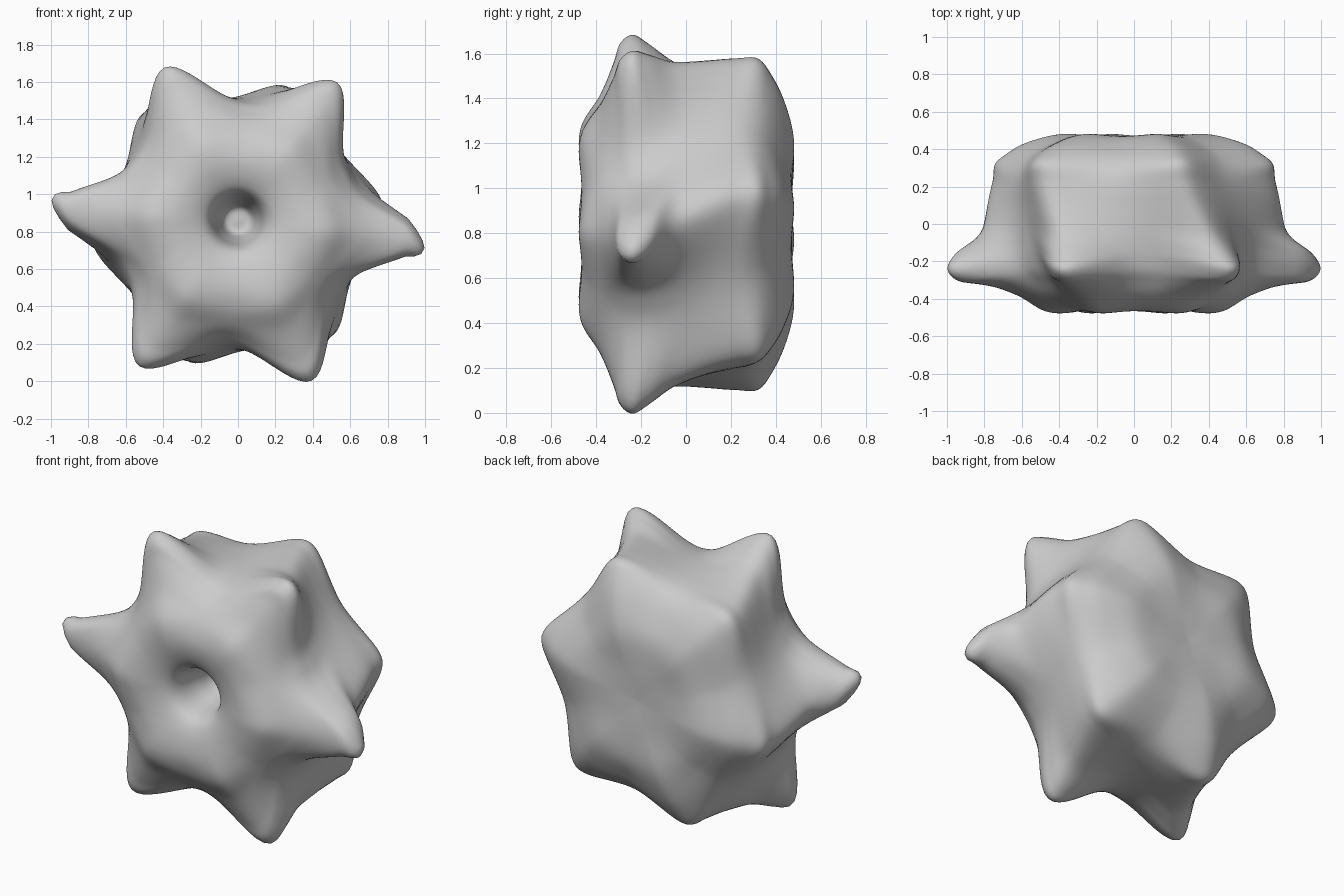
import bpy, math

if "Cube" in bpy.data.objects:
    bpy.data.objects.remove(bpy.data.objects["Cube"])

# Profile stations: ridge radius, ridge y, valley radius, valley y, ridge sharpness
STATIONS = [
    (0.00, -0.11, 0.00, -0.11, 2.0),   # bottom of the front pit
    (0.07, -0.12, 0.07, -0.12, 2.0),
    (0.11, -0.24, 0.11, -0.24, 2.0),
    (0.15, -0.38, 0.15, -0.38, 2.0),
    (0.22, -0.44, 0.22, -0.44, 2.0),
    (0.35, -0.475, 0.34, -0.465, 1.7),
    (0.48, -0.465, 0.45, -0.44, 1.7),
    (0.62, -0.385, 0.54, -0.38, 1.9),
    (0.78, -0.325, 0.60, -0.31, 2.1),
    (0.88, -0.295, 0.64, -0.25, 2.2),
    (0.925, -0.24, 0.66, -0.18, 2.2),  # horn tip
    (0.89, -0.17, 0.67, -0.11, 2.2),
    (0.82, -0.06, 0.675, -0.02, 2.1),
    (0.79, 0.08, 0.675, 0.08, 2.0),
    (0.78, 0.22, 0.67, 0.19, 2.0),
    (0.775, 0.32, 0.65, 0.28, 2.0),    # back corner
    (0.70, 0.38, 0.60, 0.35, 1.8),
    (0.57, 0.44, 0.51, 0.41, 1.7),
    (0.40, 0.48, 0.38, 0.463, 1.7),
    (0.20, 0.472, 0.20, 0.471, 1.7),
    (0.00, 0.462, 0.00, 0.462, 1.7),   # back centre
]
STEPS, SEGS, MID_Z = 6, 180, 0.84


def smooth(a, b, v):
    v = min(1, max(0, (v - a) / (b - a)))
    return v * v * (3 - 2 * v)


def spline(points, steps):
    """Smooth curve through all stations."""
    pts = [points[0]] + points + [points[-1]]
    out = []
    for i in range(1, len(pts) - 2):
        for s in range(steps):
            t = s / steps
            out.append([0.5 * (2 * b + (c - a) * t + (2 * a - 5 * b + 4 * c - d) * t * t
                               + (3 * b - a - 3 * c + d) * t ** 3)
                        for a, b, c, d in zip(*pts[i - 1:i + 3])])
    return out + [list(points[-1])]


def ridge_weight(phi, power, e=0.2):
    """1 on a ridge line, 0 in a valley, with a softly rounded peak."""
    step = math.pi / 3
    u = abs((phi + step / 2) % step - step / 2) / (step / 2)
    u = (math.hypot(u, e) - e) / (math.hypot(1, e) - e)
    return max(0.0, 1 - u) ** power


def surface_point(row, phi):
    rc, yc, rv, yv, sharp = row
    # The two sideways horns are longer and thinner
    side = math.cos(phi) ** 2 > 0.75
    if side:
        horn = smooth(0.72, 0.925, rc) * smooth(0.0, 0.2, -yc)
        rc += 0.08 * horn
        yc += 0.15 * (yc + 0.24) * horn
        sharp += 0.6 * horn
        rc -= 0.02 * smooth(0.1, 0.3, yc) * smooth(0.6, 0.75, rc)
    w = ridge_weight(phi, sharp)
    r = rv + (rc - rv) * w
    y = yv + (yc - yv) * w
    twist = -5 + 16 * smooth(-0.28, 0.33, y)
    if side:
        twist -= 2.5 * smooth(0.9, 1.0, r)
    a = phi + math.radians(twist)
    lift = 0.02 * (1 - smooth(0.12, 0.4, r)) * (y < 0)
    return (r * math.cos(a), y, MID_Z + r * math.sin(a) + lift)


# Twisted six-horned body swept from pit bottom to back centre
rows = spline(STATIONS, STEPS)
inner = rows[1:-1]
verts = [surface_point(rows[0], 0)]
for row in inner:
    verts += [surface_point(row, 2 * math.pi * j / SEGS) for j in range(SEGS)]
verts.append(surface_point(rows[-1], 0))
last = len(verts) - 1

faces = []
for j in range(SEGS):
    k = (j + 1) % SEGS
    faces.append((0, 1 + j, 1 + k))
    for i in range(len(inner) - 1):
        p, q = 1 + i * SEGS, 1 + (i + 1) * SEGS
        faces.append((p + j, q + j, q + k, p + k))
    e = 1 + (len(inner) - 1) * SEGS
    faces.append((e + j, last, e + k))

mesh = bpy.data.meshes.new("horned_body")
mesh.from_pydata(verts, [], faces)
body = bpy.data.objects.new("horned_body", mesh)
bpy.context.collection.objects.link(body)
bpy.context.view_layer.objects.active = body
body.select_set(True)

# Consistent outward normals and smooth shading
bpy.ops.object.mode_set(mode='EDIT')
bpy.ops.mesh.select_all(action='SELECT')
bpy.ops.mesh.normals_make_consistent(inside=False)
bpy.ops.object.mode_set(mode='OBJECT')
bpy.ops.object.shade_smooth()
